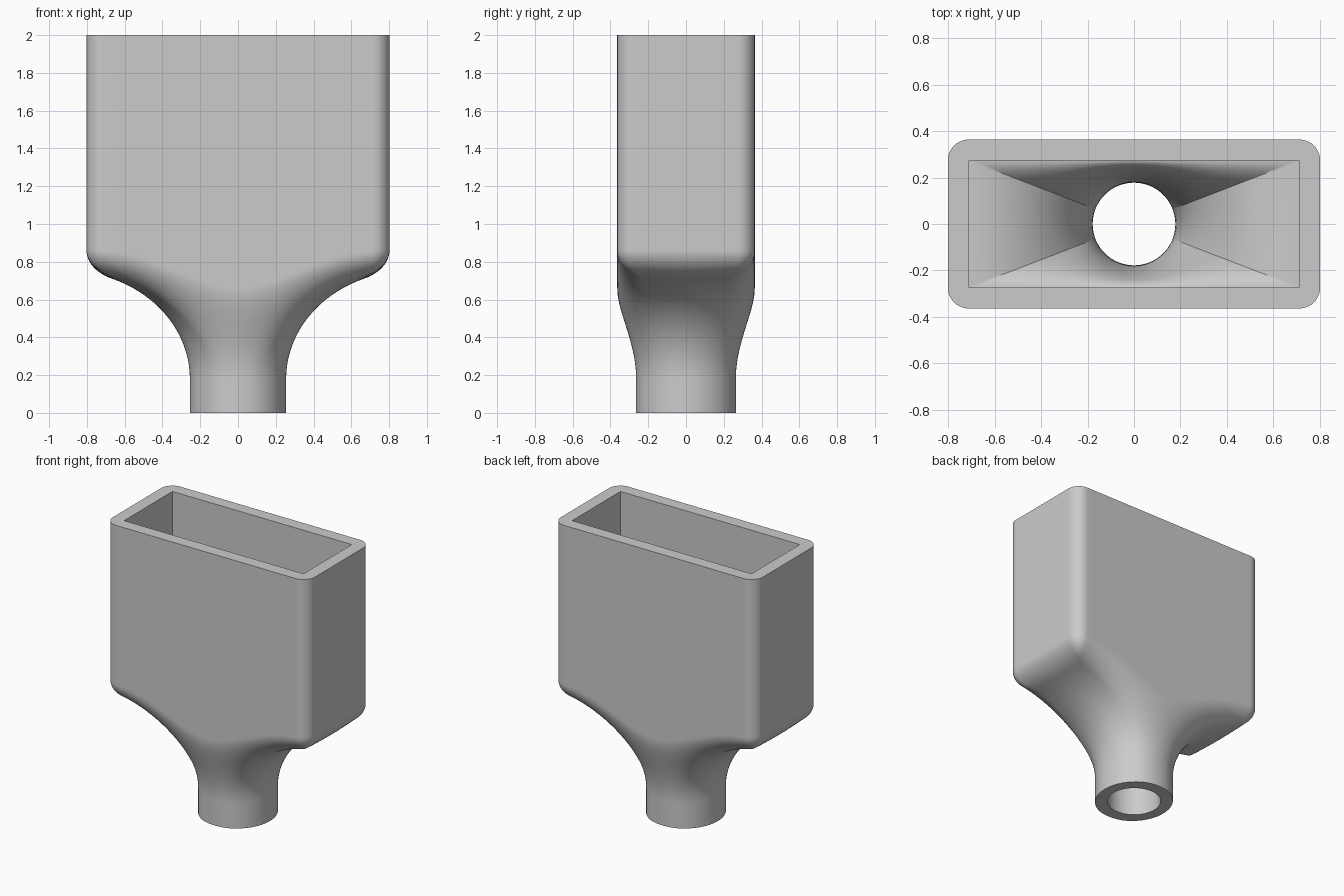
import bpy, bmesh
from math import sin, cos, pi, hypot, atan2

cube = bpy.data.objects.get("Cube")
if cube:
    bpy.data.objects.remove(cube, do_unlink=True)

HX, HY, WALL, HEIGHT = 0.802, 0.364, 0.09, 2.0   # outer box half sizes
CORNER, FILLET = 0.09, 0.13                      # vertical and lower edge rounding
BORE, NECK, FLARE_Z = 0.178, 0.255, 0.18         # round spout
FLARE_W, FLARE_H = 0.65, 0.57                    # elliptical flare radii


def box_distance(x, y):
    qx, qy = abs(x) - HX + CORNER, abs(y) - HY + CORNER
    return hypot(max(qx, 0), max(qy, 0)) + min(max(qx, qy), 0) - CORNER


def flare_distance(x, y, z):
    r = min(hypot(x, y / 1.05), NECK + FLARE_W)
    q = hypot((NECK + FLARE_W - r) / FLARE_W, max(z - FLARE_Z, 0) / FLARE_H)
    return (1 - q) * FLARE_W


def shell_distance(x, y, z):
    # rounded intersection of the flare and the box
    a, b = box_distance(x, y), flare_distance(x, y, z)
    return min(-FILLET, max(a, b)) + hypot(max(a + FILLET, 0), max(b + FILLET, 0))


def outer_radius(t, z):
    lo, hi = 0.0, 1.0
    for _ in range(24):
        mid = (lo + hi) / 2
        if shell_distance(mid * cos(t), mid * sin(t), z) < 0:
            lo = mid
        else:
            hi = mid
    return lo


def inner_radius(t, blend):
    # circle to sharp rectangle
    rect = min((HX - WALL) / max(abs(cos(t)), 1e-6),
               (HY - WALL) / max(abs(sin(t)), 1e-6))
    return BORE + (rect - BORE) * blend


# directions: even steps plus extra ones at the four corners
corner_angles = [atan2(HY - WALL, HX - WALL)]
for i in range(11):
    a = i / 10 * pi / 2
    corner_angles.append(atan2(HY - CORNER + CORNER * sin(a), HX - CORNER + CORNER * cos(a)))
angles = {round(i * pi / 64, 4) for i in range(128)}
for a in corner_angles:
    angles |= {round(v, 4) for v in (a, pi - a, pi + a, 2 * pi - a)}
angles = sorted(angles)

# rings run up the outside, then down the inside
rings = []
for z in [0] + [0.12 + i * 0.012 for i in range(71)] + [HEIGHT]:
    rings.append([(outer_radius(t, z), z) for t in angles])
rings.append([(inner_radius(t, 1), HEIGHT) for t in angles])
for i in range(25):
    a = (1 - i / 24) * pi / 2
    rings.append([(inner_radius(t, 1 - cos(a)), FLARE_Z + 0.64 * sin(a)) for t in angles])
rings.append([(BORE, 0) for t in angles])

bm = bmesh.new()
grid = [[bm.verts.new((r * cos(t), r * sin(t), z)) for t, (r, z) in zip(angles, ring)]
        for ring in rings]
n = len(angles)
for j, low in enumerate(grid):
    high = grid[(j + 1) % len(grid)]
    for i in range(n):
        k = (i + 1) % n
        bm.faces.new((low[i], low[k], high[k], high[i]))
bmesh.ops.recalc_face_normals(bm, faces=bm.faces)

mesh = bpy.data.meshes.new("funnel_adapter")
bm.to_mesh(mesh)
bm.free()
funnel = bpy.data.objects.new("funnel_adapter", mesh)
bpy.context.collection.objects.link(funnel)

# plain grey
grey = bpy.data.materials.new("light_grey")
grey.use_nodes = True
color = (0.6, 0.6, 0.6, 1)
grey.diffuse_color = color
grey.node_tree.nodes["Principled BSDF"].inputs["Base Color"].default_value = color
mesh.materials.append(grey)

bpy.ops.object.select_all(action="DESELECT")
funnel.select_set(True)
bpy.context.view_layer.objects.active = funnel
bpy.ops.object.shade_smooth_by_angle(angle=pi / 6)
